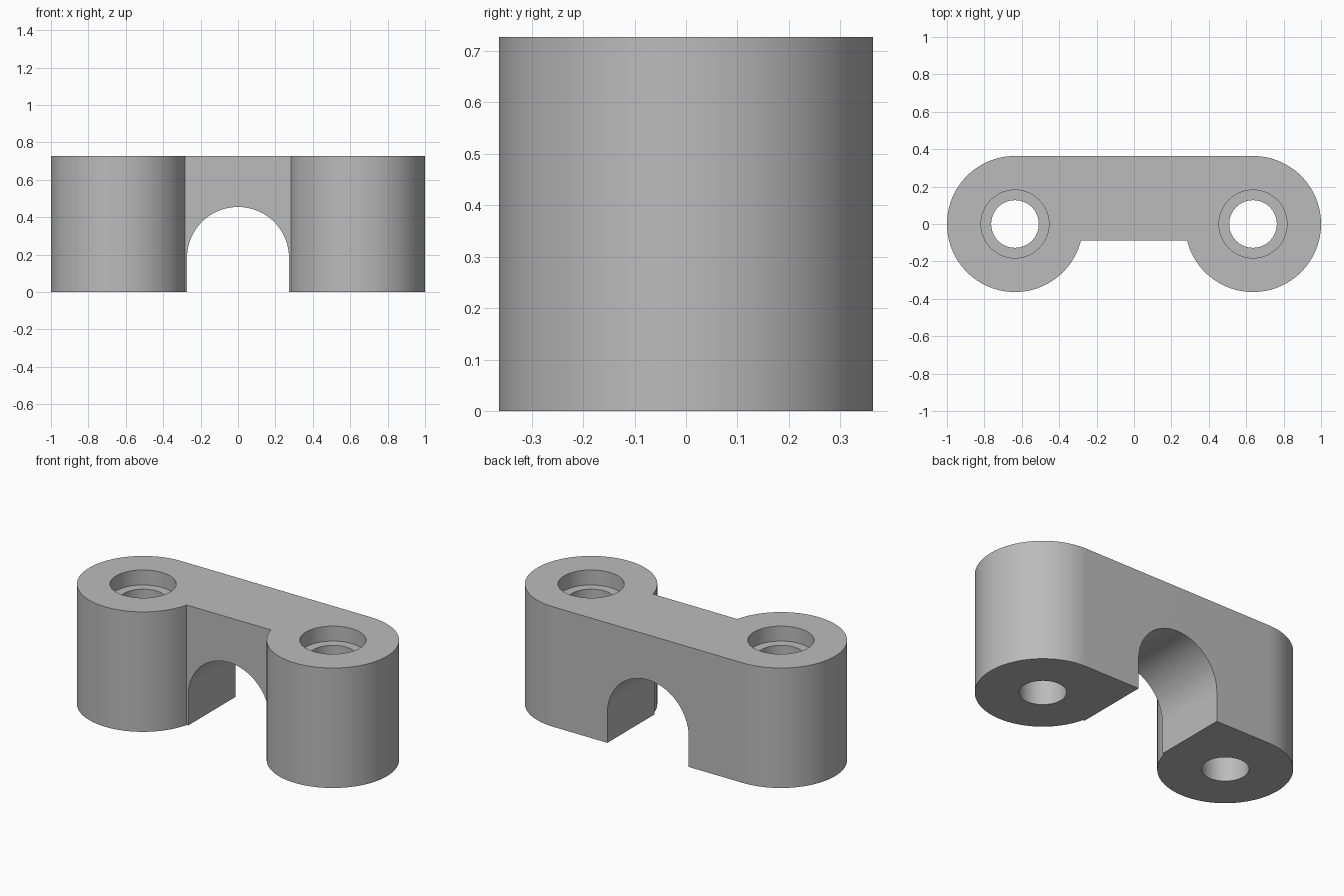
import bpy
import bmesh
from math import asin, cos, sin, pi, radians

# Overall dimensions
U = 1 / 11
BOSS_R, BOSS_X, HEIGHT = 4 * U, 7 * U, 8 * U
WEB_FRONT = -0.087
BORE_R, SEAT_R, SEAT_DEPTH = 1.4 * U, 2 * U, U
ARCH_R, ARCH_Z = 3 * U, 2 * U

cube = bpy.data.objects.get("Cube")
if cube:
    bpy.data.objects.remove(cube, do_unlink=True)

grey = bpy.data.materials.new("plain_grey")
grey.use_nodes = True
colour = (0.5, 0.5, 0.5, 1)
grey.diffuse_color = colour
grey.node_tree.nodes["Principled BSDF"].inputs["Base Color"].default_value = colour


def arc(cx, cy, r, start, end, steps):
    angles = [start + (end - start) * i / steps for i in range(steps + 1)]
    return [(cx + r * cos(a), cy + r * sin(a)) for a in angles]


def prism(name, points, offset):
    """Extrude a closed outline of 3D points along an offset."""
    bm = bmesh.new()
    face = bm.faces.new([bm.verts.new(p) for p in points])
    new = bmesh.ops.extrude_face_region(bm, geom=[face])["geom"]
    verts = [g for g in new if isinstance(g, bmesh.types.BMVert)]
    bmesh.ops.translate(bm, verts=verts, vec=offset)
    bmesh.ops.recalc_face_normals(bm, faces=bm.faces)
    mesh = bpy.data.meshes.new(name)
    bm.to_mesh(mesh)
    bm.free()
    mesh.materials.append(grey)
    obj = bpy.data.objects.new(name, mesh)
    bpy.context.collection.objects.link(obj)
    return obj


def cut(target, cutter):
    cutter.hide_render = True
    mod = target.modifiers.new(cutter.name, "BOOLEAN")
    mod.operation, mod.solver, mod.object = "DIFFERENCE", "EXACT", cutter
    bpy.context.view_layer.objects.active = target
    bpy.ops.object.modifier_apply(modifier=mod.name)
    bpy.data.objects.remove(cutter, do_unlink=True)


# Two round bosses joined by a web that is flush at the back
inner = -pi + asin(-WEB_FRONT / BOSS_R)
right_half = arc(BOSS_X, 0, BOSS_R, pi / 2, inner, 72)
outline = right_half + [(-x, y) for x, y in reversed(right_half)]
clamp = prism("saddle_clamp", [(x, y, 0) for x, y in outline], (0, 0, HEIGHT))

# Arched passage running front to back
arch = [(ARCH_R, -1)] + arc(0, ARCH_Z, ARCH_R, 0, pi, 48) + [(-ARCH_R, -1)]
cut(clamp, prism("arch_cutter", [(x, -1, z) for x, z in arch], (0, 2, 0)))

# Counterbored screw holes
for side in (-1, 1):
    for name, r, bottom in (("bore_cutter", BORE_R, -U),
                            ("seat_cutter", SEAT_R, HEIGHT - SEAT_DEPTH)):
        ring = arc(side * BOSS_X, 0, r, 0, 2 * pi, 64)[:-1]
        cut(clamp, prism(name, [(x, y, bottom) for x, y in ring], (0, 0, 1)))

# Smooth round walls with crisp edges
bpy.ops.object.select_all(action="DESELECT")
clamp.select_set(True)
bpy.context.view_layer.objects.active = clamp
bpy.ops.object.shade_smooth_by_angle(angle=radians(30))
